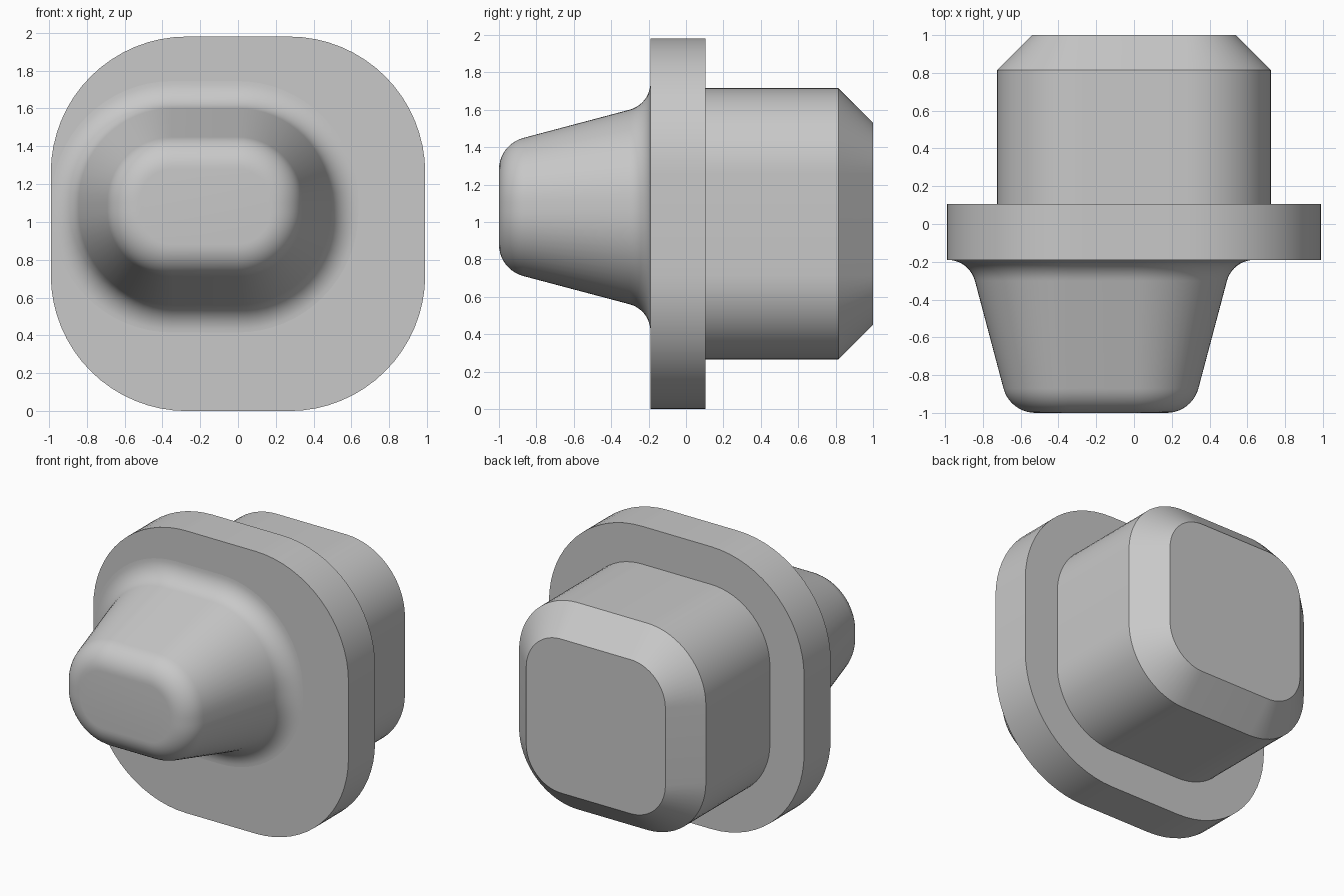
import bpy
import bmesh
from math import cos, sin, pi, radians

cube = bpy.data.objects.get("Cube")
if cube:
    bpy.data.objects.remove(cube, do_unlink=True)

grey = bpy.data.materials.new("plain grey")
grey.use_nodes = True
grey.diffuse_color = (0.58, 0.58, 0.58, 1)
grey.node_tree.nodes["Principled BSDF"].inputs["Base Color"].default_value = (0.58, 0.58, 0.58, 1)

CORNER_STEPS = 16
FILLET_STEPS = 10


def rounded_ring(bm, y, centre, straight, radius):
    """Rounded rectangle in the XZ plane: half straight lengths plus corner radius."""
    ring = []
    for quarter, (sx, sz) in enumerate([(1, 1), (-1, 1), (-1, -1), (1, -1)]):
        for i in range(CORNER_STEPS + 1):
            a = (quarter + i / CORNER_STEPS) * pi / 2
            x = centre[0] + sx * straight[0] + radius * cos(a)
            z = centre[1] + sz * straight[1] + radius * sin(a)
            ring.append(bm.verts.new((x, y, z)))
    return ring


def loft(name, centre, straight, profile):
    """Closed solid from (y, corner radius) stations along the depth."""
    bm = bmesh.new()
    rings = [rounded_ring(bm, y, centre, straight, r) for y, r in profile]
    for a, b in zip(rings, rings[1:]):
        for i in range(len(a)):
            j = (i + 1) % len(a)
            bm.faces.new((a[i], a[j], b[j], b[i]))
    bm.faces.new(rings[0])
    bm.faces.new(rings[-1])
    bmesh.ops.recalc_face_normals(bm, faces=bm.faces[:])
    mesh = bpy.data.meshes.new(name)
    bm.to_mesh(mesh)
    bm.free()
    mesh.materials.append(grey)
    obj = bpy.data.objects.new(name, mesh)
    bpy.context.scene.collection.objects.link(obj)
    bpy.ops.object.select_all(action='DESELECT')
    obj.select_set(True)
    bpy.context.view_layer.objects.active = obj
    bpy.ops.object.shade_smooth_by_angle(angle=radians(25))
    return obj


# Flange plate and chamfered rear plug share one centre and straight length
MIDDLE = (0, 0.99)
loft("flange", MIDDLE, (0.27, 0.27), [(-0.19, 0.72), (0.105, 0.72)])
loft("rear_plug", MIDDLE, (0.27, 0.27), [(0.09, 0.455), (0.815, 0.455), (1.0, 0.27)])

# Tapered front button, with a rounded tip and a concave fillet at its root
DRAFT = radians(15)
TIP, ROOT = 0.175, 0.15
sweep = [i / FILLET_STEPS * (pi / 2 - DRAFT) for i in range(FILLET_STEPS + 1)]
tip = [(-1 + TIP * (1 - cos(a)), 0.175 + TIP * sin(a)) for a in sweep]
root = [(-0.19 - ROOT * (1 - cos(a)), 0.64 - ROOT * sin(a)) for a in reversed(sweep)]
loft("front_button", (-0.175, 1.08), (0.172, 0.025), tip + root)
